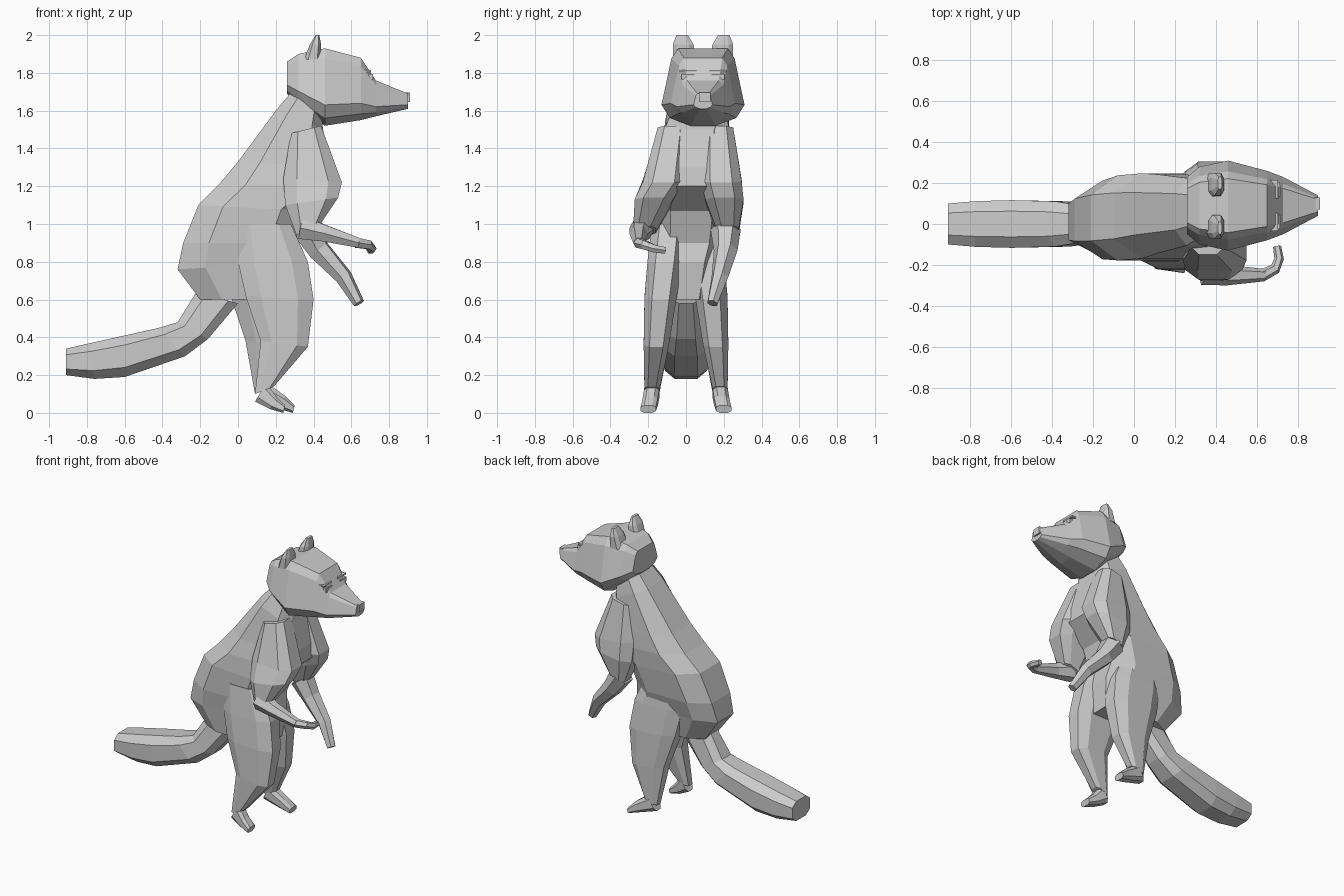
import bpy, bmesh
from math import sin, cos, pi, tau, copysign
from mathutils import Vector

cube = bpy.data.objects.get("Cube")
if cube:
    bpy.data.objects.remove(cube, do_unlink=True)

tone = (.6, .6, .6, 1)
grey = bpy.data.materials.new("plain_grey")
grey.use_nodes = True
grey.diffuse_color = tone
grey.node_tree.nodes["Principled BSDF"].inputs["Base Color"].default_value = tone


def loft(name, rings):
    """Skin a list of equal-sized point rings and cap both ends."""
    bm = bmesh.new()
    loops = [[bm.verts.new(point) for point in ring] for ring in rings]
    for lower, upper in zip(loops, loops[1:]):
        for i in range(len(lower)):
            bm.faces.new((lower[i - 1], lower[i], upper[i], upper[i - 1]))
    bm.faces.new(loops[0])
    bm.faces.new(loops[-1])
    bmesh.ops.recalc_face_normals(bm, faces=bm.faces)
    mesh = bpy.data.meshes.new(name)
    bm.to_mesh(mesh)
    bm.free()
    mesh.materials.append(grey)
    obj = bpy.data.objects.new(name, mesh)
    bpy.context.collection.objects.link(obj)


def blend(ends, t):
    """Value between the two ends of a range."""
    return ends[0] + (ends[1] - ends[0]) * t


def boxy(value):
    """Push an octagon coordinate outwards, towards a square."""
    return copysign(abs(value / cos(pi / 8)) ** .7, value)


def part(name, profile, width, bulge=0, drift=(0, 0)):
    """Loft through (back x, back z, front x, front z) spans of a side profile.
    Half width and sideways position change evenly; bulge swells the middle."""
    angles = [tau * (k + .5) / 8 for k in range(8)]
    rings = []
    for i, (back_x, back_z, front_x, front_z) in enumerate(profile):
        t = i / (len(profile) - 1)
        y = blend(drift, t)
        reach = Vector((0, blend(width, t) + bulge * sin(pi * t), 0))
        back, front = Vector((back_x, y, back_z)), Vector((front_x, y, front_z))
        middle, half = (back + front) / 2, (front - back) / 2
        rings.append([middle + half * boxy(cos(a)) + reach * boxy(sin(a)) for a in angles])
    loft(name, rings)


def limb(name, path, radius, sides=6):
    """Tapered tube along a path."""
    path = [Vector(point) for point in path]
    last = len(path) - 1
    angles = [tau * k / sides for k in range(sides)]
    rings = []
    for i, point in enumerate(path):
        tangent = path[min(i + 1, last)] - path[max(i - 1, 0)]
        across = tangent.cross(Vector((0, 0, 1))).normalized()
        upright = across.cross(tangent).normalized()
        r = blend(radius, i / last)
        rings.append([point + (across * cos(a) + upright * sin(a)) * r for a in angles])
    loft(name, rings)


def box(name, centre, size):
    """Block around a centre point."""
    middle, half = Vector(centre), Vector(size) / 2
    square = [(-1, -1), (1, -1), (1, 1), (-1, 1)]
    loft(name, [[middle + Vector((x * half.x, y * half.y, z * half.z)) for y, z in square]
                for x in (-1, 1)])


# Torso, from neck down to rump
part("torso", [
    (.3, 1.72, .44, 1.6),
    (.2, 1.6, .45, 1.5),
    (0, 1.33, .5, 1.3),
    (-.1, 1.21, .51, 1.2),
    (-.21, 1.1, .36, 1.07),
    (-.29, .9, .3, .9),
    (-.32, .76, .32, .8),
    (-.2, .6, .3, .6),
], width=(.13, .13), bulge=.08, drift=(.07, 0))

# Tail with a blunt end
part("tail", [
    (-.22, .64, 0, .58),
    (-.32, .48, -.16, .39),
    (-.42, .45, -.28, .3),
    (-.6, .41, -.6, .19),
    (-.78, .37, -.76, .18),
    (-.91, .34, -.91, .2),
], width=(.07, .1), bulge=.03)

# Head: one jowled outline scaled by (x, bottom, top, half width)
right_outline = [(.3, 0), (.8, .1), (1, .27), (.76, .87), (.6, 1)]
outline = right_outline + [(-u, v) for u, v in reversed(right_outline)]
head_y = .09
sections = [
    (.26, 1.69, 1.86, .14),
    (.32, 1.63, 1.9, .19),
    (.46, 1.52, 1.93, .22),
    (.65, 1.55, 1.88, .17),
    (.73, 1.57, 1.76, .14),
    (.9, 1.61, 1.69, .05),
]
loft("head", [[(x, head_y + u * half_width, blend((bottom, top), v)) for u, v in outline]
              for x, bottom, top, half_width in sections])
box("nose", (.89, head_y + .01, 1.67), (.04, .06, .05))

for side, s in (("right", -1), ("left", 1)):
    # Ear, and an eye under a heavy lid
    ear_y = head_y + s * .1
    part(side + "_ear", [
        (.35, 1.87, .44, 1.87),
        (.38, 1.95, .44, 1.95),
        (.41, 2, .43, 2),
    ], width=(.06, .03), bulge=.01, drift=(ear_y, ear_y + s * .01))
    eye_y = head_y + s * .08
    box(side + "_eye", (.69, eye_y, 1.78), (.05, .07, .03))
    box(side + "_eyelid", (.68, eye_y, 1.81), (.05, .09, .01))

    # Left leg stands further back, with its foot further forward
    shift, stride = (-.08, .05) if s > 0 else (0, 0)
    leg = [
        (0, 1, .28, 1),
        (0, .8, .37, .8),
        (.04, .62, .4, .6),
        (.12, .38, .37, .35),
        (.09, .1, .19, .14),
    ]
    part(side + "_leg", [(back + shift * (low > .3), low, front + shift * (low > .3), high)
                         for back, low, front, high in leg],
         width=(.09, .04), bulge=.02, drift=(s * .09, s * .18))
    part(side + "_foot", [
        (.09, .06, .15, .16),
        (.17 + stride, .02, .2 + stride, .09),
        (.24 + stride, 0, .25 + stride, .04),
    ], width=(.04, .04), drift=(s * .18, s * .2))

    # Upper arm, merging with the broad chest
    part(side + "_upper_arm", [
        (.28, 1.48, .44, 1.52),
        (.24, 1.24, .55, 1.22),
        (.25, 1.1, .53, 1.14),
        (.31, .94, .43, .99),
    ], width=(.08, .06), bulge=.04, drift=(.05 + s * .12, s * .22))

# Right forearm reaches forward with the hand curled inwards
limb("right_forearm", [(.34, -.23, .98), (.46, -.25, .95), (.64, -.25, .9)],
     radius=(.07, .03))
limb("right_hand", [(.63, -.25, .9), (.69, -.22, .89), (.71, -.17, .87), (.7, -.11, .86)],
     radius=(.03, .02))

# Left forearm hangs forward and down
limb("left_forearm", [
    (.36, .21, .97),
    (.43, .21, .86),
    (.56, .18, .72),
    (.64, .14, .58),
], radius=(.08, .03))
